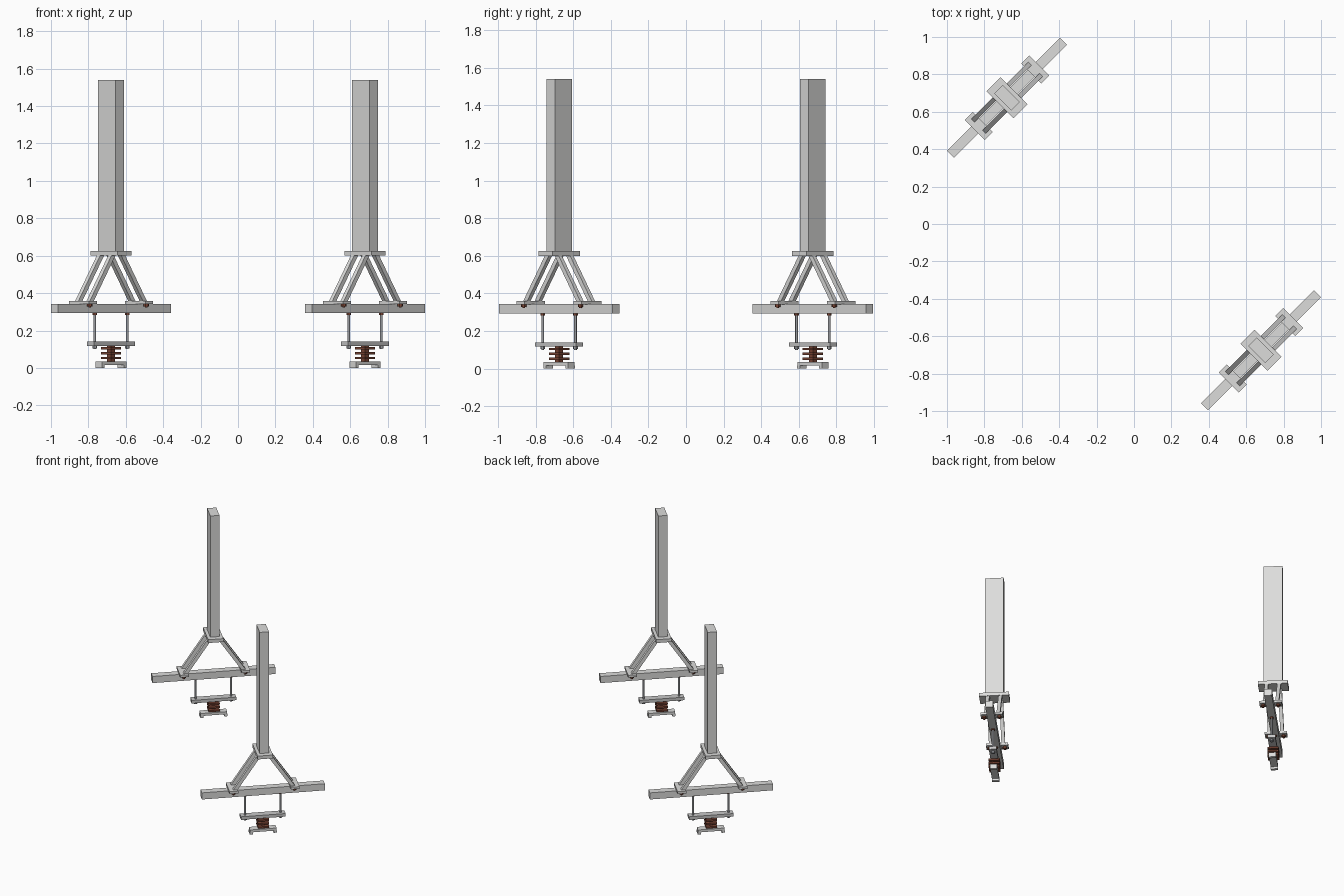
import bpy, math
from mathutils import Vector, Matrix

if "Cube" in bpy.data.objects:
    bpy.data.objects.remove(bpy.data.objects["Cube"])


def material(name, rgb):
    m = bpy.data.materials.new(name)
    m.diffuse_color = (*rgb, 1)
    m.use_nodes = True
    m.node_tree.nodes["Principled BSDF"].inputs["Base Color"].default_value = m.diffuse_color
    return m


STEEL = material("galvanised steel", (0.72, 0.72, 0.71))
PLATE = material("plate steel", (0.58, 0.58, 0.58))
ROD = material("rod steel", (0.32, 0.33, 0.35))
BROWN = material("red brown rubber", (0.20, 0.06, 0.035))

# both hangers sit on the diagonal, their local x runs along (1, 1)
SX, SY = 0.679, 0.675
PLACES = [Matrix.Translation((-SX, SY, 0)) @ Matrix.Rotation(math.radians(45), 4, 'Z'),
          Matrix.Translation((SX, -SY, 0)) @ Matrix.Rotation(math.radians(225), 4, 'Z')]
place = PLACES[0]


def finish(name, mat, local):
    o = bpy.context.object
    o.name = name
    o.data.materials.append(mat)
    o.matrix_world = place @ local
    return o


def box(name, x, y, z0, z1, lx, ly, mat=STEEL):
    bpy.ops.mesh.primitive_cube_add(size=1)
    bpy.context.object.data.transform(Matrix.Diagonal((lx, ly, z1 - z0, 1)))
    return finish(name, mat, Matrix.Translation((x, y, (z0 + z1) / 2)))


def cyl(name, x, y, z0, z1, r, mat, sides=16):
    bpy.ops.mesh.primitive_cylinder_add(vertices=sides, radius=r, depth=z1 - z0)
    if sides > 8:
        bpy.ops.object.shade_smooth_by_angle()
    return finish(name, mat, Matrix.Translation((x, y, (z0 + z1) / 2)))


def strut(name, a, b, w):
    a, b = Vector(a), Vector(b)
    d = b - a
    bpy.ops.mesh.primitive_cube_add(size=1)
    bpy.context.object.data.transform(Matrix.Diagonal((w, w, d.length, 1)))
    tilt = Matrix.Rotation(math.atan2(d.x, d.z), 4, 'Y')
    return finish(name, STEEL, Matrix.Translation((a + b) / 2) @ tilt)


for place in PLACES:
    # ceiling post, its foot plate and the main beam
    box("post", 0, 0, 0.62, 1.54, 0.064, 0.129)
    box("post_plate", 0, 0, 0.600, 0.625, 0.107, 0.205)
    box("main_beam", 0, 0, 0.293, 0.343, 0.854, 0.053)
    # hanging bar with the square finned insulator below it
    box("hanger_bar", 0, 0, 0.117, 0.140, 0.31, 0.053, PLATE)
    box("insulator_core", 0, 0, 0.03, 0.121, 0.03, 0.03, BROWN)
    for z in (0.053, 0.079, 0.105):
        box("insulator_fin", 0, 0, z - 0.006, z + 0.006, 0.077, 0.077, BROWN)
    # rail clamp
    box("clamp_bar", 0, 0, 0.016, 0.035, 0.185, 0.05)
    for s in (-1, 1):
        box("clamp_jaw", s * 0.083, 0, 0, 0.017, 0.021, 0.05)
        # pads on the beam, struts and pad nuts
        box("strut_pad", s * 0.213, 0, 0.342, 0.359, 0.06, 0.152)
        for t in (-1, 1):
            strut("strut", (s * 0.206, t * 0.043, 0.35), (s * 0.032, t * 0.043, 0.608), 0.025)
            cyl("pad_bolt", s * 0.213, t * 0.052, 0.322, 0.335, 0.007, BROWN, 12)
            cyl("pad_nut", s * 0.213, t * 0.052, 0.329, 0.343, 0.015, BROWN, 6)
        # hanger rods with nuts
        cyl("hanger_rod", s * 0.123, 0, 0.1, 0.3, 0.007, ROD)
        cyl("upper_nut", s * 0.123, 0, 0.283, 0.294, 0.013, BROWN, 6)
        cyl("lower_nut", s * 0.123, 0, 0.104, 0.118, 0.013, ROD, 6)
